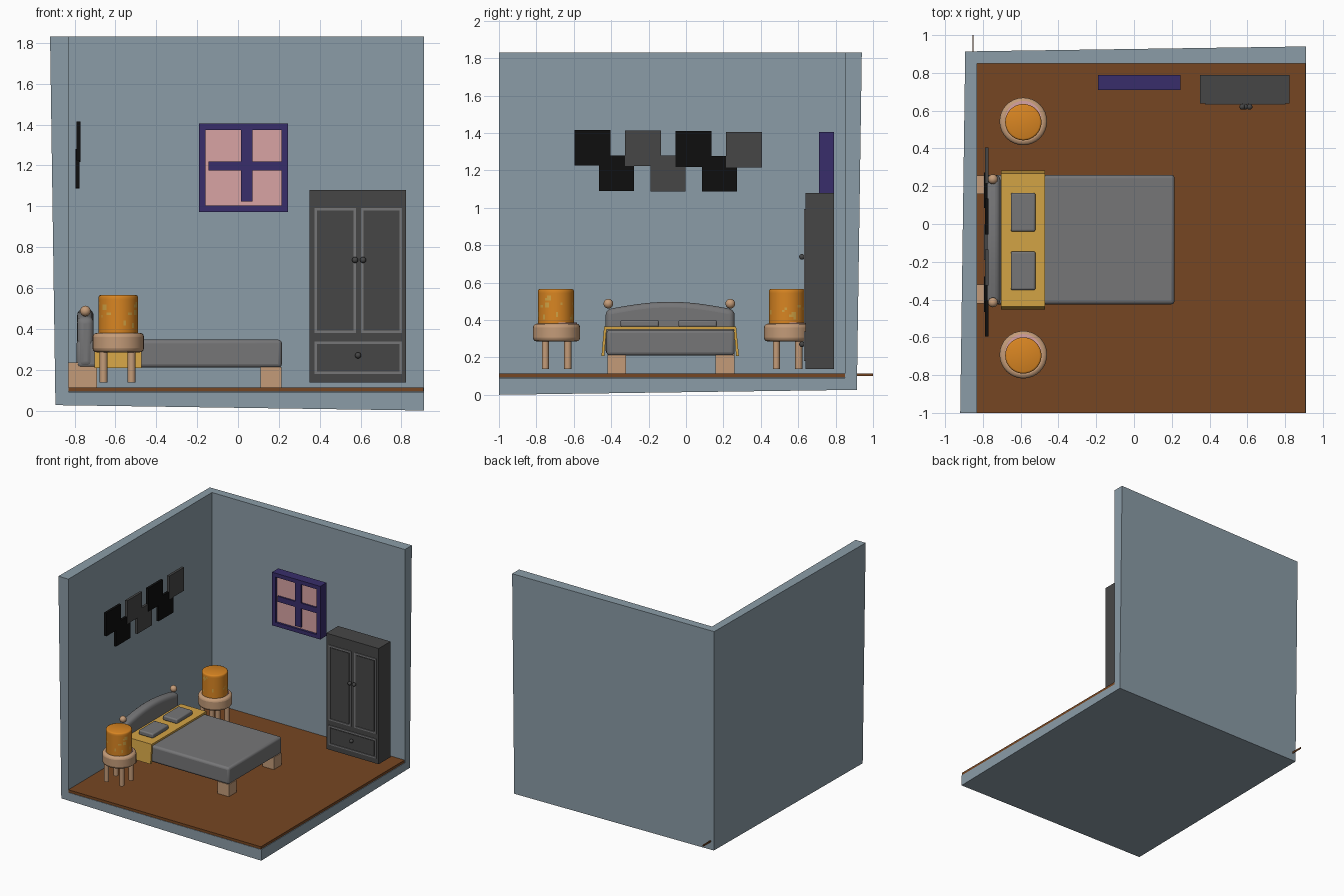
import bpy, bmesh, math, random
from mathutils import Matrix

if "Cube" in bpy.data.objects:
    bpy.data.objects.remove(bpy.data.objects["Cube"])

random.seed(4)

def material(name, r, g, b):
    m = bpy.data.materials.new(name)
    m.diffuse_color = (r, g, b, 1)
    m.use_nodes = True
    m.node_tree.nodes["Principled BSDF"].inputs["Base Color"].default_value = m.diffuse_color
    return m

WALL = material("blue_grey_wall", .26, .335, .39)
BROWN = material("brown_floor", .18, .061, .016)
TAN = material("tan_wood", .55, .33, .19)
YELLOW = material("yellow_cloth", .65, .37, .06)
ORANGE = material("orange_shade", .69, .235, .016)
GREY = material("grey_cloth", .18, .18, .185)
DARK = material("dark_grey", .062, .062, .062)
BLACK = material("black", .0045, .0045, .0045)
PURPLE = material("purple_frame", .04, .027, .147)
PINK = material("pink_pane", .69, .37, .37)

def finish(name, bm, mat, bevel=0, segments=3, smooth=None):
    bmesh.ops.recalc_face_normals(bm, faces=bm.faces)
    me = bpy.data.meshes.new(name)
    bm.to_mesh(me)
    bm.free()
    me.materials.append(mat)
    ob = bpy.data.objects.new(name, me)
    bpy.context.collection.objects.link(ob)
    if bevel:
        mod = ob.modifiers.new("bevel", 'BEVEL')
        mod.width, mod.segments = bevel, segments
        mod.limit_method, mod.angle_limit = 'ANGLE', math.radians(40)
    if smooth:
        bpy.ops.object.select_all(action='DESELECT')
        ob.select_set(True)
        bpy.context.view_layer.objects.active = ob
        bpy.ops.object.shade_smooth_by_angle(angle=math.radians(smooth))
    return ob

def box(name, x, y, z, mat, **kw):
    """Box from (low, high) ranges."""
    bm = bmesh.new()
    bmesh.ops.create_cube(bm, size=1)
    for v in bm.verts:
        v.co = [r[0] + (c + .5) * (r[1] - r[0]) for c, r in zip(v.co, (x, y, z))]
    return finish(name, bm, mat, **kw)

def prism_x(name, yz, x, mat, **kw):
    """Profile in y and z pulled along x."""
    bm = bmesh.new()
    face = bm.faces.new([bm.verts.new((x[0], *p)) for p in yz])
    new = bmesh.ops.extrude_face_region(bm, geom=[face])["geom"]
    for v in new:
        if isinstance(v, bmesh.types.BMVert):
            v.co.x = x[1]
    return finish(name, bm, mat, **kw)

def cylinder(name, x, y, z, r, mat, sides=32, **kw):
    bm = bmesh.new()
    bmesh.ops.create_cone(bm, cap_ends=True, segments=sides, radius1=r, radius2=r,
                          depth=z[1] - z[0],
                          matrix=Matrix.Translation((x, y, sum(z) / 2)))
    return finish(name, bm, mat, smooth=40, **kw)

def ball(name, loc, r, mat):
    bm = bmesh.new()
    bmesh.ops.create_uvsphere(bm, u_segments=20, v_segments=12, radius=r,
                              matrix=Matrix.Translation(loc))
    return finish(name, bm, mat, smooth=60)

# room shell: inner surfaces thickened outwards, giving slightly tapered edges
L, R, F, B, Z, T = -.83, .91, -1, .85, .09, 1.83
rows = [(L, F, T), (L, B, T), (R, B, T), (L, F, Z), (L, B, Z), (R, B, Z), (R, F, Z)]
quads = [((0, 3, 4, 1), (-1, 0, 0)), ((1, 4, 5, 2), (0, 1, 0)), ((3, 6, 5, 4), (0, 0, -1))]
bm = bmesh.new()
inner = [bm.verts.new(p) for p in rows]
outer = []
for i, p in enumerate(rows):
    ns = [n for q, n in quads if i in q]
    k = .09 / math.sqrt(len(ns))
    outer.append(bm.verts.new([c + k * sum(n[a] for n in ns) for a, c in enumerate(p)]))
for q, n in quads:
    bm.faces.new([inner[i] for i in q])
    bm.faces.new([outer[i] for i in reversed(q)])
rim = [0, 1, 2, 5, 6, 3]
for a, b in zip(rim, rim[1:] + rim[:1]):
    bm.faces.new([inner[a], inner[b], outer[b], outer[a]])
finish("room_shell", bm, WALL)

# floor boards, with the thin strip that runs out past the back wall
box("floor", (L, R - .003), (F, B), (.092, .113), BROWN)
box("floor_strip", (-.856, -.85), (.85, 1.0), (.1, .113), BROWN)

# bed
box("mattress", (-.79, .215), (-.425, .26), (.21, .347), GREY, bevel=.018, smooth=60)
prism_x("blanket", [(-.452, .207), (-.438, .364), (.268, .364), (.283, .207),
                    (.268, .207), (.256, .349), (-.425, .349), (-.437, .207)],
        (-.703, -.472), YELLOW)
for i, y in enumerate((-.35, -.04)):
    box(f"pillow_{i}", (-.652, -.522), (y, y + .205), (.362, .4), GREY, bevel=.01, smooth=60)
for y in (-.42, .158):
    box("bed_foot_leg", (.11, .212), (y, y + .1), (.113, .212), TAN)
    box("bed_head_leg", (-.83, -.69), (y, y + .1), (.113, .235), TAN)
arch = [(-.43 + .69 * i / 16, .455 + .042 * math.sin(math.pi * i / 16)) for i in range(17)]
prism_x("headboard", [(-.43, .21)] + arch + [(.26, .21)], (-.787, -.707), GREY,
        bevel=.03, segments=4, smooth=50)
for y in (-.415, .237):
    ball("headboard_knob", (-.747, y, .487), .026, TAN)

# round bedside tables with lamps
for y in (-.692, .543):
    x = -.586
    cylinder("table_top", x, y, (.285, .38), .126, TAN, bevel=.02)
    for dx in (-.072, .065):
        for dy in (-.06, .06):
            cylinder("table_leg", x + dx, y + dy, (.137, .3), .019, TAN, sides=12)
    cylinder("lamp_base", x, y + .014, (.375, .386), .095, PINK)
    # shade: fine grid so that small clusters of faces can be yellow
    bm = bmesh.new()
    n, rows_z, r = 48, 14, .096
    rings = [[bm.verts.new((x + rr * math.cos(math.tau * i / n),
                            y - .004 + rr * math.sin(math.tau * i / n), z))
              for i in range(n)]
             for rr, z in [(r, .378 + .178 * j / rows_z) for j in range(rows_z + 1)] +
             [(r - .003, .563), (r - .01, .566)]]
    for lo, hi in zip(rings, rings[1:]):
        for i in range(n):
            bm.faces.new([lo[i], lo[(i + 1) % n], hi[(i + 1) % n], hi[i]])
    bm.faces.new(rings[-1])
    bm.faces.new(rings[0][::-1])
    shade = finish("lamp_shade", bm, ORANGE, smooth=60)
    shade.data.materials.append(YELLOW)
    spots = [(random.uniform(0, math.tau), random.uniform(.4, .54), random.uniform(.006, .015))
             for _ in range(22)]
    for p in shade.data.polygons:
        a = math.atan2(p.center.y - y, p.center.x - x)
        if len(p.vertices) == 4 and any(
                math.hypot(r * math.remainder(a - s, math.tau), p.center.z - h) < w
                for s, h, w in spots):
            p.material_index = 1

# wardrobe
box("wardrobe_body", (.35, .822), (.638, .79), (.137, 1.08), DARK)

def border(name, x0, x1, z0, z1, w, y, mat):
    """Four strips around a rectangle on a wall facing the front."""
    for part, xs, zs in (("left", (x0, x0 + w), (z0, z1)), ("right", (x1 - w, x1), (z0, z1)),
                         ("bottom", (x0 + w, x1 - w), (z0, z0 + w)),
                         ("top", (x0 + w, x1 - w), (z1 - w, z1))):
        box(f"{name}_{part}", xs, y, zs, mat)

for i, (x0, x1, z0, z1) in enumerate(((.375, .577, .38, .992), (.603, .803, .38, .992),
                                      (.375, .803, .18, .338))):
    border(f"panel_edge_{i}", x0, x1, z0, z1, .012, (.632, .639), GREY)
    box(f"panel_{i}", (x0 + .02, x1 - .02), (.634, .639), (z0 + .02, z1 - .02), DARK)
for x, z in ((.573, .737), (.612, .737), (.588, .27)):
    ball("wardrobe_knob", (x, .62, z), .015, DARK)

# window
border("window_frame", -.19, .245, .972, 1.405, .032, (.71, .79), PURPLE)
box("window_pane", (-.165, .22), (.727, .785), (.995, 1.38), PINK)
box("window_bar_upright", (.015, .07), (.712, .76), (1.022, 1.38), PURPLE)
box("window_bar_level", (-.145, .22), (.714, .76), (1.175, 1.22), PURPLE)

# staggered wall pictures, alternating black and grey
for i in range(4):
    y = -.595 + .27 * i
    box(f"picture_upper_{i}", (-.79, -.77), (y, y + .19),
        (1.225 - .003 * i, 1.415 - .003 * i), (BLACK, DARK)[i % 2])
for i in range(3):
    y = -.465 + .275 * i
    box(f"picture_lower_{i}", (-.795, -.775), (y, y + .188),
        (1.09 - .002 * i, 1.28 - .002 * i), (BLACK, DARK)[i % 2])
